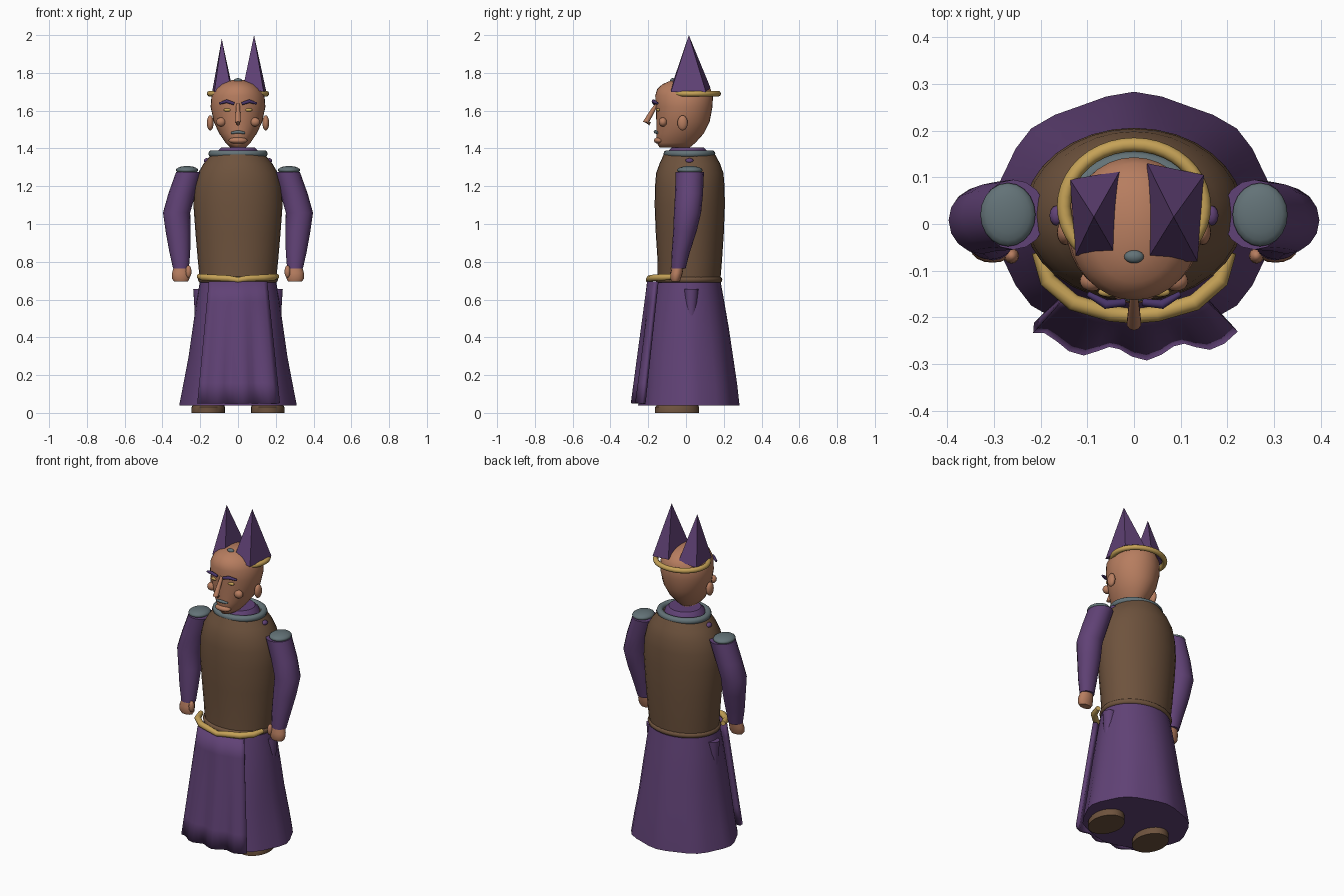
import bpy, bmesh, math
from mathutils import Vector


def material(name, rgb):
    m = bpy.data.materials.new(name)
    m.diffuse_color = (*rgb, 1)
    return m


PURPLE = material("purple cloth", (0.118, 0.054, 0.180))
DARK = material("dark purple", (0.065, 0.035, 0.140))
BROWN = material("brown cloth", (0.156, 0.086, 0.047))
SKIN = material("skin", (0.47, 0.205, 0.115))
GOLD = material("gold", (0.56, 0.36, 0.095))
GREY = material("grey metal", (0.125, 0.170, 0.185))


def finish(bm, name, mat, smooth=True, angle=40):
    bmesh.ops.recalc_face_normals(bm, faces=bm.faces)
    me = bpy.data.meshes.new(name)
    bm.to_mesh(me)
    bm.free()
    ob = bpy.data.objects.new(name, me)
    bpy.context.collection.objects.link(ob)
    me.materials.append(mat)
    if smooth:
        bpy.ops.object.select_all(action='DESELECT')
        bpy.context.view_layer.objects.active = ob
        ob.select_set(True)
        bpy.ops.object.shade_smooth_by_angle(angle=math.radians(angle))
    return ob


def loft(name, mat, rings, n=32, wave=0, angle=40):
    """Stack of horizontal ellipses (z, cx, cy, rx, ry); wave ripples the lower rings."""
    bm = bmesh.new()
    loops = []
    z_low, z_high = rings[0][0], rings[-1][0]
    for z, cx, cy, rx, ry in rings:
        loop = []
        for i in range(n):
            a = math.tau * i / n
            t = (z_high - z) / (z_high - z_low)
            k = 1 + wave * t * math.cos(8 * (a - math.pi / 2))
            loop.append(bm.verts.new((cx + rx * k * math.cos(a), cy + ry * k * math.sin(a), z)))
        loops.append(loop)
    for lo, hi in zip(loops, loops[1:]):
        for i in range(n):
            j = (i + 1) % n
            bm.faces.new((lo[i], lo[j], hi[j], hi[i]))
    bm.faces.new(loops[0])
    bm.faces.new(loops[-1])
    return finish(bm, name, mat, angle=angle)


def blob(name, mat, loc, size, n=20):
    """Ellipsoid."""
    bm = bmesh.new()
    bmesh.ops.create_uvsphere(bm, u_segments=n, v_segments=n // 2, radius=1)
    for v in bm.verts:
        v.co = Vector(loc) + v.co * Vector(size)
    return finish(bm, name, mat, angle=60)


def ring(name, mat, loc, rx, ry, r, n=40, m=10):
    """Elliptical torus."""
    bm = bmesh.new()
    g = []
    for i in range(n):
        a = math.tau * i / n
        g.append([bm.verts.new((loc[0] + (rx + r * math.cos(b)) * math.cos(a),
                                loc[1] + (ry + r * math.cos(b)) * math.sin(a),
                                loc[2] + r * math.sin(b)))
                  for b in (math.tau * k / m for k in range(m))])
    for i in range(n):
        for k in range(m):
            i2, k2 = (i + 1) % n, (k + 1) % m
            bm.faces.new((g[i][k], g[i2][k], g[i2][k2], g[i][k2]))
    return finish(bm, name, mat, angle=60)


def tube(name, mat, pts, radii, n=10):
    """Tapered round rod along points."""
    bm = bmesh.new()
    pts = [Vector(p) for p in pts]
    loops = []
    for i, p in enumerate(pts):
        d = (pts[min(i + 1, len(pts) - 1)] - pts[max(i - 1, 0)]).normalized()
        side = d.cross(Vector((0, 0, 1)) if abs(d.z) < 0.8 else Vector((1, 0, 0))).normalized()
        up = side.cross(d)
        loops.append([bm.verts.new(p + radii[i] * (side * math.cos(a) + up * math.sin(a)))
                      for a in (math.tau * k / n for k in range(n))])
    for lo, hi in zip(loops, loops[1:]):
        for k in range(n):
            bm.faces.new((lo[k], lo[(k + 1) % n], hi[(k + 1) % n], hi[k]))
    bm.faces.new(loops[0])
    bm.faces.new(loops[-1])
    return finish(bm, name, mat, angle=50)


def spike(name, base, apex):
    """Flat-sided pyramid."""
    bm = bmesh.new()
    b = [bm.verts.new(p) for p in base]
    t = bm.verts.new(apex)
    bm.faces.new(b)
    for i in range(4):
        bm.faces.new((b[i], b[(i + 1) % 4], t))
    return finish(bm, name, PURPLE, smooth=False)


# Torso and skirt
loft("torso", BROWN, [(0.68, 0, 0.015, 0.20, 0.165), (0.80, 0, 0.02, 0.212, 0.17),
                      (0.95, 0, 0.02, 0.225, 0.18), (1.10, 0, 0.02, 0.236, 0.186),
                      (1.20, 0, 0.02, 0.230, 0.184), (1.27, 0, 0.02, 0.211, 0.178),
                      (1.32, 0, 0.02, 0.182, 0.16), (1.37, 0, 0.018, 0.14, 0.135)])
loft("skirt", PURPLE, [(0.04, 0, 0.015, 0.305, 0.263), (0.15, 0, 0.015, 0.285, 0.252),
                       (0.30, 0, 0.01, 0.258, 0.236), (0.45, 0, 0.01, 0.238, 0.215),
                       (0.60, 0, 0.01, 0.218, 0.19), (0.69, 0, 0.012, 0.203, 0.172)], wave=0.02)
ring("belt", BROWN, (0, 0.015, 0.705), 0.195, 0.16, 0.017)

# Rippled front panel, a thin plate
bm = bmesh.new()
rows = []
for j in range(7):
    t = j / 6
    row = []
    for i in range(17):
        u = i / 8 - 1
        y_top = -0.195 + 0.04 * u * u
        y_low = -0.268 + 0.04 * u * u - 0.014 * math.cos(3 * math.pi * (u - 0.12))
        row.append(bm.verts.new((u * (0.15 + 0.065 * t), y_top + (y_low - y_top) * t, 0.695 - 0.645 * t)))
    rows.append(row)
for a, b in zip(rows, rows[1:]):
    for i in range(16):
        bm.faces.new((a[i], a[i + 1], b[i + 1], b[i]))
panel = finish(bm, "front_panel", PURPLE)
solid = panel.modifiers.new("thickness", 'SOLIDIFY')
solid.thickness = 0.022
solid.offset = 0

# Gold cord across the front of the waist
tube("gold_cord", GOLD, [(-0.205, -0.06, 0.722), (-0.185, -0.12, 0.718), (-0.13, -0.168, 0.715),
                         (-0.05, -0.192, 0.712), (0, -0.197, 0.703), (0.05, -0.192, 0.712),
                         (0.13, -0.168, 0.715), (0.185, -0.12, 0.718), (0.205, -0.06, 0.722)],
     [0.014, 0.018, 0.018, 0.017, 0.016, 0.017, 0.018, 0.018, 0.014])

# Collar and neck
loft("neck", PURPLE, [(1.34, 0, 0.01, 0.125, 0.12), (1.385, 0, 0.01, 0.11, 0.105),
                      (1.405, 0, 0.01, 0.09, 0.085)])
ring("collar", GREY, (0, 0.018, 1.372), 0.138, 0.118, 0.019)

# Head: egg shape given by half width, front and back
head = [(1.405, 0.042, -0.14, 0.02), (1.43, 0.066, -0.155, 0.05), (1.48, 0.10, -0.156, 0.095),
        (1.54, 0.128, -0.157, 0.125), (1.62, 0.145, -0.16, 0.14), (1.68, 0.140, -0.163, 0.143),
        (1.715, 0.121, -0.152, 0.13), (1.74, 0.092, -0.125, 0.10), (1.757, 0.055, -0.085, 0.06),
        (1.765, 0.015, -0.035, 0.01)]
loft("head", SKIN, [(z, 0, (f + b) / 2, w, (b - f) / 2) for z, w, f, b in head], angle=60)

# Face centre features
tube("nose", SKIN, [(0, -0.155, 1.635), (0, -0.185, 1.585), (0, -0.212, 1.54), (0, -0.19, 1.53)],
     [0.009, 0.013, 0.016, 0.010])
tube("mouth", GREY, [(-0.036, -0.15, 1.482), (0, -0.162, 1.488), (0.036, -0.15, 1.482)],
     [0.006, 0.009, 0.006])
blob("chin", SKIN, (0, -0.142, 1.442), (0.05, 0.028, 0.018))
blob("forehead_jewel", GREY, (0, -0.07, 1.76), (0.021, 0.014, 0.012))

# Crown band and two pointed peaks
ring("crown_band", GOLD, (0, 0.038, 1.69), 0.150, 0.132, 0.015)
spike("left_peak", [(-0.137, 0.095, 1.70), (-0.03, 0.114, 1.72), (-0.038, -0.068, 1.72),
                    (-0.125, -0.067, 1.70)], (-0.086, 0.015, 1.98))
spike("right_peak", [(0.028, 0.130, 1.72), (0.150, 0.105, 1.70), (0.136, -0.080, 1.70),
                     (0.026, -0.080, 1.72)], (0.085, 0.015, 2.0))

# Paired parts
for s, side in ((-1, "left"), (1, "right")):
    blob(side + "_ear", SKIN, (s * 0.147, -0.018, 1.535), (0.018, 0.027, 0.040))
    blob(side + "_cheek", SKIN, (s * 0.09, -0.122, 1.54), (0.026, 0.022, 0.024))
    blob(side + "_eye", GOLD, (s * 0.055, -0.146, 1.604), (0.022, 0.010, 0.009))
    tube(side + "_brow", DARK, [(s * 0.02, -0.168, 1.637), (s * 0.06, -0.172, 1.650),
                                (s * 0.098, -0.150, 1.638)], [0.008, 0.010, 0.006])
    # Sleeve, bent outward at the elbow
    loft(side + "_arm", PURPLE, [(0.765, s * 0.302, -0.04, 0.042, 0.038),
                                 (0.85, s * 0.308, -0.028, 0.055, 0.048),
                                 (0.96, s * 0.317, -0.006, 0.066, 0.062),
                                 (1.06, s * 0.325, 0.008, 0.072, 0.072),
                                 (1.16, s * 0.297, 0.016, 0.072, 0.074),
                                 (1.275, s * 0.258, 0.02, 0.070, 0.075)], n=16)
    blob(side + "_shoulder_pad", GREY, (s * 0.27, 0.02, 1.285), (0.059, 0.068, 0.022))
    blob(side + "_shoulder_trim", PURPLE, (s * 0.165, 0.018, 1.335), (0.016, 0.022, 0.014), 12)
    # Fist with a thumb on the inner front
    loft(side + "_hand", SKIN, [(0.695, s * 0.302, -0.055, 0.036, 0.022),
                                (0.71, s * 0.303, -0.055, 0.046, 0.028),
                                (0.74, s * 0.303, -0.05, 0.046, 0.032),
                                (0.78, s * 0.302, -0.042, 0.036, 0.030)], n=16)
    blob(side + "_thumb", SKIN, (s * 0.262, -0.068, 0.748), (0.016, 0.017, 0.034), 12)
    # Hip fold tapering into the skirt
    loft(side + "_hip_fold", PURPLE, [(0.48, s * 0.205, 0.025, 0.022, 0.02),
                                      (0.58, s * 0.200, 0.027, 0.032, 0.032),
                                      (0.655, s * 0.197, 0.028, 0.040, 0.038)], n=16)
    loft(side + "_foot", BROWN, [(0, s * 0.157, -0.048, 0.088, 0.116),
                                 (0.03, s * 0.157, -0.048, 0.088, 0.116),
                                 (0.07, s * 0.157, -0.03, 0.07, 0.09)], n=24)
